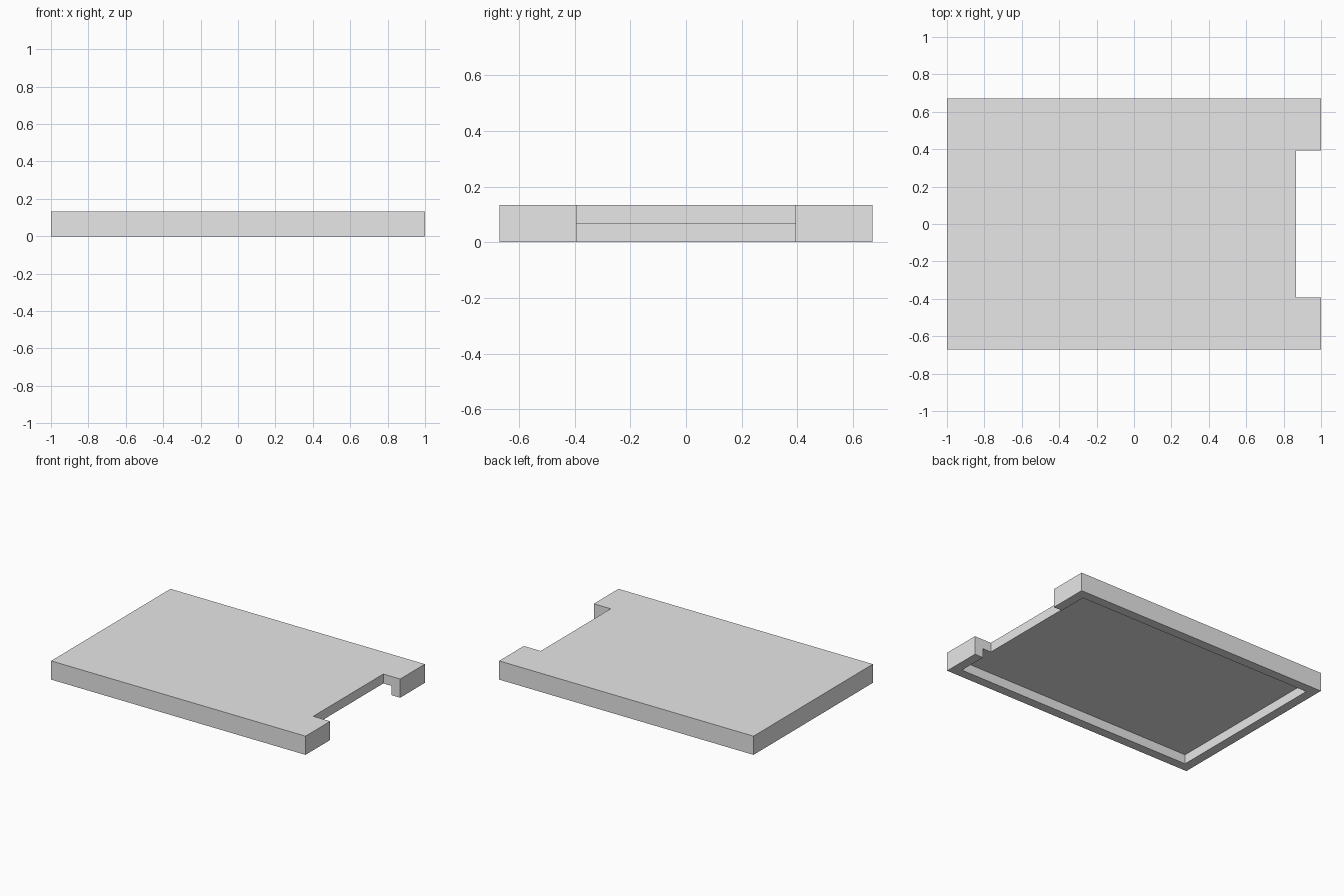
import bpy
import bmesh

if "Cube" in bpy.data.objects:
    bpy.data.objects.remove(bpy.data.objects["Cube"], do_unlink=True)

# Overall half sizes, wall thickness and the opening in the +x end
HX, HY, H = 1.0, 0.67, 0.133
WALL = 0.067
NOTCH_X, NOTCH_Y = 0.867, 0.393

grey = bpy.data.materials.new("light_grey")
grey.use_nodes = True
grey.diffuse_color = (0.8, 0.8, 0.8, 1)
grey.node_tree.nodes["Principled BSDF"].inputs["Base Color"].default_value = (0.8, 0.8, 0.8, 1)


def prism(name, outline, z0, z1):
    """Extrude a counter-clockwise outline from z0 up to z1."""
    bm = bmesh.new()
    base = bm.faces.new([bm.verts.new((x, y, z0)) for x, y in outline])
    top = bmesh.ops.extrude_face_region(bm, geom=[base], use_keep_orig=True)["geom"]
    for v in top:
        if isinstance(v, bmesh.types.BMVert):
            v.co.z = z1
    bmesh.ops.recalc_face_normals(bm, faces=bm.faces)
    mesh = bpy.data.meshes.new(name)
    bm.to_mesh(mesh)
    bm.free()
    mesh.materials.append(grey)
    obj = bpy.data.objects.new(name, mesh)
    bpy.context.collection.objects.link(obj)
    return obj


def mirrored(points):
    """Complete a half outline by reflecting it across y = 0."""
    return points + [(x, -y) for x, y in reversed(points)]


# Solid lid with a rectangular notch in its +x end
tray = prism("tray", mirrored([(NOTCH_X, NOTCH_Y), (HX, NOTCH_Y), (HX, HY), (-HX, HY)]), 0, H)

# Hollow underside, leaving a rim of even thickness
ix, iy = HX - WALL, HY - WALL
cavity = prism("cavity_cutter", mirrored([(ix, iy), (-ix, iy)]), -WALL, H - WALL)
cavity.hide_render = True
cavity.hide_viewport = True

cut = tray.modifiers.new("hollow_underside", "BOOLEAN")
cut.operation = "DIFFERENCE"
cut.solver = "EXACT"
cut.object = cavity

# Bake the cut and drop the cutter
bpy.context.view_layer.update()
graph = bpy.context.evaluated_depsgraph_get()
tray_mesh = bpy.data.meshes.new_from_object(tray.evaluated_get(graph))
tray.modifiers.clear()
tray.data = tray_mesh
bpy.data.objects.remove(cavity, do_unlink=True)
